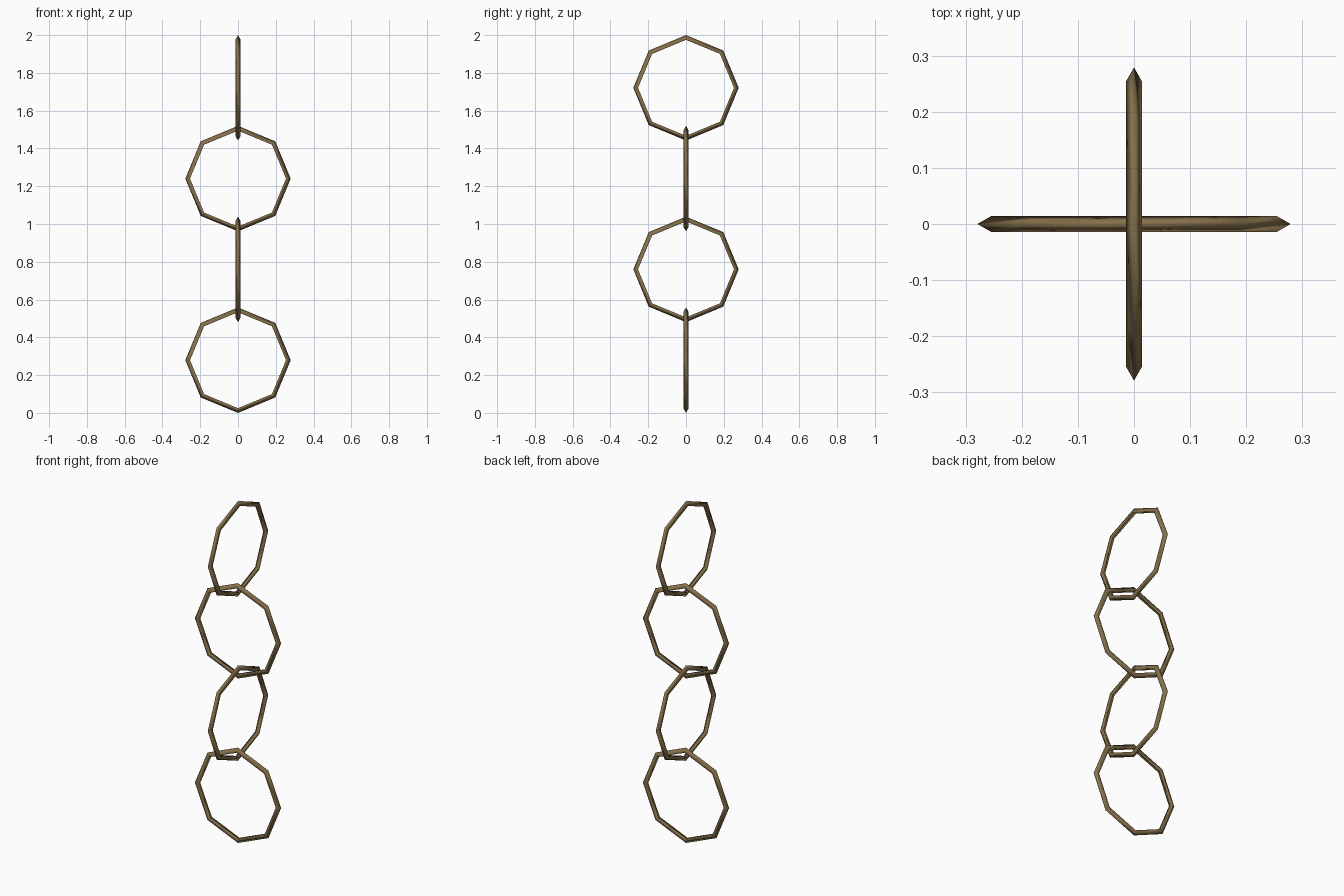
import bpy, math

if "Cube" in bpy.data.objects:
    bpy.data.objects.remove(bpy.data.objects["Cube"])

# Aged brass, shared by all links
brass = bpy.data.materials.new("aged_brass")
brass.diffuse_color = (0.24, 0.165, 0.07, 1)
brass.use_nodes = True
brass.node_tree.nodes["Principled BSDF"].inputs["Base Color"].default_value = brass.diffuse_color

OUTER = 0.279            # outer radius of a link
TUBE = 0.0167            # radius of the three-sided tube
STEP = (2 - 2 * OUTER) / 3

# Four octagonal links, alternately facing front and side
for i in range(4):
    turn = (math.pi / 2, 0, 0) if i % 2 == 0 else (0, math.pi / 2, 0)
    bpy.ops.mesh.primitive_torus_add(
        major_segments=8, minor_segments=3,
        major_radius=OUTER - TUBE, minor_radius=TUBE,
        location=(0, 0, OUTER + i * STEP), rotation=turn)
    link = bpy.context.object
    link.name = f"chain_link_{i + 1}"
    link.data.materials.append(brass)
    bpy.ops.object.shade_smooth()
